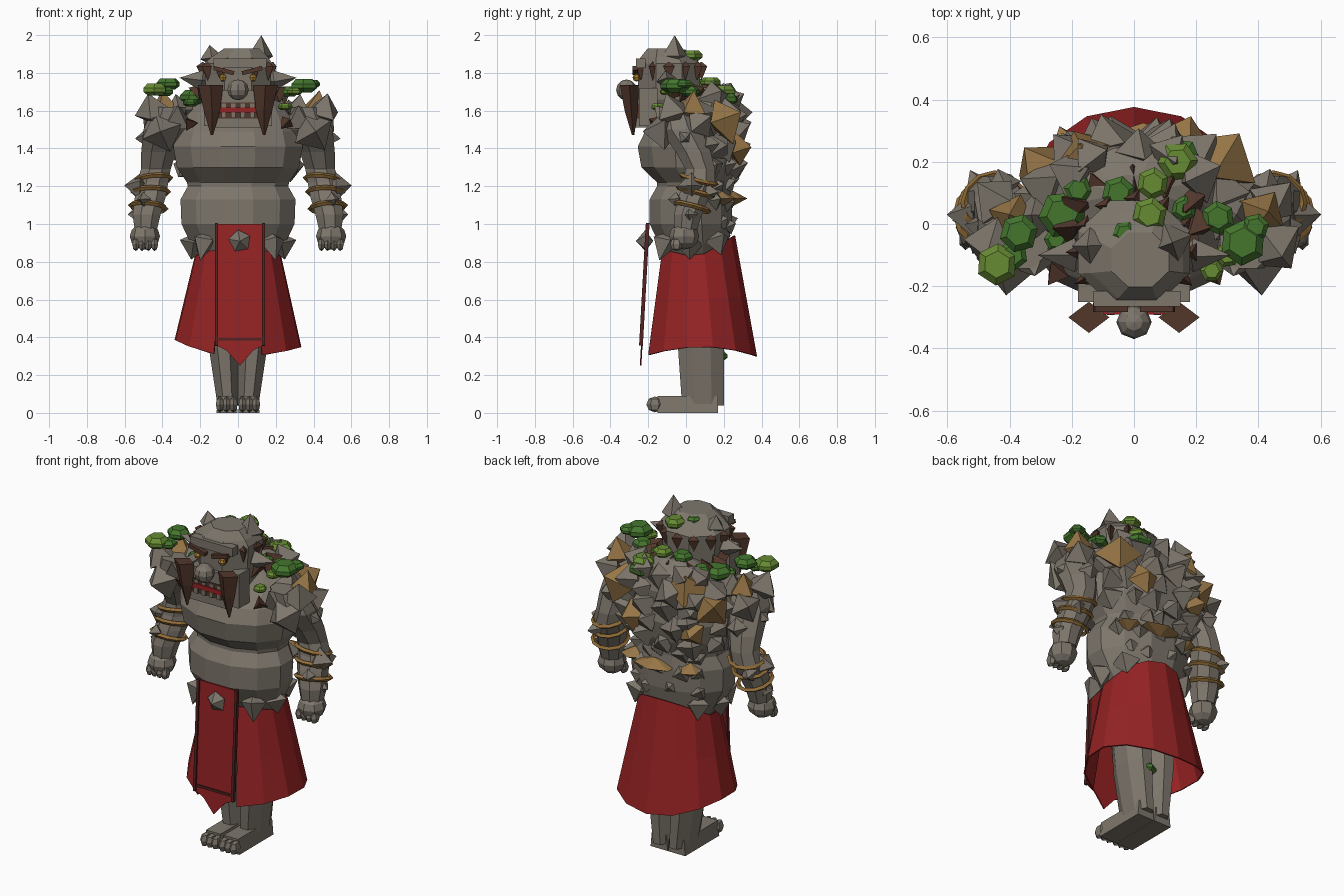
import bpy, bmesh, math, random
from mathutils import Matrix, Vector

if "Cube" in bpy.data.objects:
    bpy.data.objects.remove(bpy.data.objects["Cube"])

random.seed(11)
COLORS = {
    "stone": (0.205, 0.18, 0.148), "cloth_red": (0.30, 0.016, 0.017),
    "dark_trim": (0.085, 0.016, 0.015), "brown_hair": (0.085, 0.038, 0.024),
    "ochre_rock": (0.31, 0.18, 0.062), "gold_band": (0.29, 0.155, 0.04),
    "moss_dark": (0.058, 0.18, 0.027), "moss_light": (0.135, 0.26, 0.034),
    "eye_amber": (0.42, 0.22, 0.03),
}
MATS = {}
for name, c in COLORS.items():
    MATS[name] = bpy.data.materials.new(name)
    MATS[name].diffuse_color = (*c, 1)


def finish(name, bm, mat):
    bmesh.ops.remove_doubles(bm, verts=bm.verts, dist=1e-4)
    bmesh.ops.recalc_face_normals(bm, faces=bm.faces)
    mesh = bpy.data.meshes.new(name)
    bm.to_mesh(mesh)
    bm.free()
    mesh.materials.append(MATS[mat])
    obj = bpy.data.objects.new(name, mesh)
    bpy.context.collection.objects.link(obj)
    return obj


def loft(bm, rings, n=8, phase=.5):
    """Stack horizontal rings given as (x, y, z, rx, ry)."""
    loops = []
    for x, y, z, rx, ry in rings:
        loops.append([bm.verts.new((x + rx * math.sin(math.tau * (i + phase) / n),
                                    y - ry * math.cos(math.tau * (i + phase) / n), z)) for i in range(n)])
    for a, b in zip(loops, loops[1:]):
        for i in range(n):
            bm.faces.new((a[i], a[(i + 1) % n], b[(i + 1) % n], b[i]))
    bm.faces.new(loops[0])
    bm.faces.new(loops[-1])


def spike(bm, loc, d, r, h, n=4):
    """Pointed crystal: tall tip along d, short tip behind."""
    q = Matrix.Translation(loc) @ Vector(d).to_track_quat('Z', 'Y').to_matrix().to_4x4()
    q = q @ Matrix.Rotation(random.random() * 0.8, 4, 'Z')
    for sign, depth in ((1, h), (-1, r * .7)):
        m = q @ Matrix.Translation((0, 0, sign * depth / 2))
        bmesh.ops.create_cone(bm, cap_ends=False, segments=n, radius1=r if sign > 0 else 0,
                              radius2=0 if sign > 0 else r, depth=depth, matrix=m)


def box(bm, loc, size, rot=0, axis='Y'):
    m = Matrix.Translation(loc) @ Matrix.Rotation(rot, 4, axis) @ Matrix.Diagonal((*size, 1))
    bmesh.ops.create_cube(bm, size=1, matrix=m)


def ball(bm, loc, size, u=6, v=4):
    m = Matrix.Translation(loc) @ Matrix.Diagonal((*size, 1))
    bmesh.ops.create_uvsphere(bm, u_segments=u, v_segments=v, radius=1, matrix=m)


# Torso: belly roll, waist crease, heavy chest and hunched shoulders
TORSO = [(0, .05, .80, .18, .15), (0, .04, .90, .26, .19), (0, .025, 1.0, .31, .225),
         (0, .025, 1.13, .315, .225), (0, .04, 1.2, .275, .20), (0, .04, 1.22, .28, .20),
         (0, .015, 1.3, .335, .26), (0, .015, 1.41, .355, .28), (0, .025, 1.49, .335, .25),
         (0, .08, 1.58, .30, .20), (0, .1, 1.67, .23, .15), (0, .1, 1.73, .1, .06)]
bm = bmesh.new()
loft(bm, TORSO, 12)
finish("torso", bm, "stone")

for s, side in ((-1, "left"), (1, "right")):
    # Legs and feet with toes
    bm = bmesh.new()
    loft(bm, [(s * .053, .09, .04, .06, .12), (s * .076, .08, .34, .084, .132),
              (s * .1, .07, .82, .1, .135)], 8)
    finish(side + "_leg", bm, "stone")
    bm = bmesh.new()
    box(bm, (s * .058, .01, .045), (.112, .32, .09))
    for v in bm.verts:
        if v.co.z > .05:
            v.co.x = s * .058 + (v.co.x - s * .058) * .85
    for i in (-1, 0, 1):
        ball(bm, (s * .06 + i * .036, -.165, .045), (.025, .045, .042))
    finish(side + "_foot", bm, "stone")

    # Arm, fist and fingers
    bm = bmesh.new()
    loft(bm, [(s * x, y, z, r, r) for x, y, z, r in (
        (.488, 0, .97, .064), (.484, .01, 1.05, .08), (.465, .04, 1.14, .088), (.452, .07, 1.22, .09),
        (.435, .075, 1.29, .085), (.42, .04, 1.38, .1), (.39, -.03, 1.5, .12), (.36, -.06, 1.62, .09))], 8)
    finish(side + "_arm", bm, "stone")
    bm = bmesh.new()
    ball(bm, (s * .493, -.01, .935), (.08, .08, .07), 8, 6)
    for i in range(4):
        ball(bm, (s * (.442 + i * .033), -.05, .893), (.022, .034, .036))
    finish(side + "_fist", bm, "stone")

    # Forearm bands
    for i, (x, y, z) in enumerate(((.45, .068, 1.235), (.462, .05, 1.17), (.475, .03, 1.09))):
        bpy.ops.mesh.primitive_torus_add(major_segments=12, minor_segments=4, major_radius=.095,
                                         minor_radius=.013, location=(s * x, y, z),
                                         rotation=(-.25, s * (.1 - .1 * i), 0))
        o = bpy.context.object
        o.name = f"{side}_arm_band_{i + 1}"
        o.data.materials.append(MATS["gold_band"])

    # Shoulder, elbow and hip rocks
    bm = bmesh.new()
    for loc, d, r, h in (
            ((.40, -.12, 1.49), (.1, -1, 0), .115, .11), ((.45, -.07, 1.59), (.25, -.35, 1), .1, .11),
            ((.33, -.09, 1.55), (-.1, -.7, .7), .09, .11), ((.46, -.01, 1.46), (1, .1, -.1), .075, .085),
            ((.44, .07, 1.53), (.6, .6, .4), .09, .1), ((.31, .02, 1.59), (.2, .1, 1), .09, .1),
            ((.42, .12, 1.42), (.3, 1, .1), .06, .06), ((.52, .03, 1.2), (1, 0, .05), .075, .082),
            ((.5, .12, 1.17), (.4, .8, 0), .05, .06), ((.54, .02, 1.05), (1, -.2, 0), .045, .045),
            ((.50, -.05, 1.13), (.4, -1, 0), .04, .05), ((.18, -.11, .91), (.2, -.3, -1), .07, .11),
            ((.23, .02, .90), (.2, 0, -1), .08, .09), ((.19, .16, .92), (.2, .3, -1), .08, .09)):
        spike(bm, (s * loc[0], *loc[1:]), (s * d[0], *d[1:]), r, h)
    finish(side + "_body_rocks", bm, "stone")

    # Tusk
    bm = bmesh.new()
    loft(bm, [(s * .138, -.28, 1.47, .006, .006), (s * .138, -.29, 1.6, .043, .035),
              (s * .145, -.30, 1.735, .066, .05)], 4, 0)
    finish(side + "_tusk", bm, "brown_hair")

    # Eye
    bm = bmesh.new()
    ball(bm, (s * .08, -.262, 1.775), (.021, .021, .021))
    finish(side + "_eye", bm, "eye_amber")

# Back covered in rocks, wide rows high up and a narrow scatter low down
bm = bmesh.new()
for idx, count, spread, size in ((2, 4, 45, .05), (3, 5, 50, .06), (5, 5, 50, .06), (6, 6, 60, .075),
                                 (7, 6, 62, .085), (8, 6, 70, .09), (9, 6, 80, .09), (10, 5, 70, .08)):
    _, cy, z, rx, ry = TORSO[idx]
    for i in range(count):
        a = math.radians(-spread + 2 * spread * i / (count - 1) + random.uniform(-7, 7))
        d = (math.sin(a), math.cos(a), random.uniform(0, .5))
        r = size * random.uniform(.85, 1.2)
        spike(bm, (rx * .93 * d[0], cy + ry * .93 * d[1], z + random.uniform(-.02, .02)), d, r, r)
finish("back_rocks", bm, "stone")

# Larger ochre rocks
bm = bmesh.new()
for loc, d, r, h in (
        ((-.15, .2, 1.62), (-.2, .5, .8), .13, .11), ((-.29, .17, 1.52), (-.5, .6, .4), .11, .11),
        ((.28, .2, 1.54), (.45, .7, .4), .13, .12), ((.41, .03, 1.6), (.2, .1, 1), .085, .11),
        ((-.39, .02, 1.6), (-.1, .1, 1), .08, .11), ((.16, .27, 1.4), (.3, 1, .1), .095, .08),
        ((-.21, .24, 1.38), (-.4, 1, 0), .08, .08)):
    spike(bm, loc, d, r, h)
for x, y, rx in ((.03, .25, .13), (-.17, .2, .07), (.2, .19, .08)):
    ball(bm, (x, y, 1.135), (rx, .075, .04), 6, 2)
finish("ochre_rocks", bm, "ochre_rock")

# Head: skull, jaw, cheeks, snout and ears
bm = bmesh.new()
loft(bm, [(0, -.09, 1.54, .12, .15), (0, -.09, 1.66, .18, .175), (0, -.09, 1.85, .195, .18),
          (.01, -.10, 1.885, .16, .15), (.02, -.115, 1.93, .1, .095)], 8)
box(bm, (0, -.23, 1.535), (.25, .09, .05))
box(bm, (0, -.235, 1.67), (.24, .08, .08))
box(bm, (.01, -.24, 1.85), (.28, .05, .05))
for s in (-1, 1):
    box(bm, (s * .15, -.2, 1.62), (.06, .1, .2))
    spike(bm, (s * .19, -.1, 1.76), (s, 0, .12), .055, .12)
    for x in (.025, .075):
        box(bm, (s * x, -.282, 1.575), (.025, .02, .03))
        box(bm, (s * x, -.276, 1.628), (.025, .02, .02))
finish("head", bm, "stone")
bm = bmesh.new()
ball(bm, (0, -.315, 1.71), (.057, .055, .055), 8, 6)
finish("nose", bm, "stone")

# Horns
bm = bmesh.new()
spike(bm, (.12, -.06, 1.89), (.03, 0, 1), .07, .11)
spike(bm, (-.14, -.07, 1.88), (-.15, 0, 1), .06, .068)
finish("horns", bm, "stone")

# Mouth and lip
bm = bmesh.new()
box(bm, (0, -.25, 1.6), (.21, .06, .085))
finish("mouth", bm, "brown_hair")
bm = bmesh.new()
box(bm, (0, -.276, 1.603), (.2, .03, .028))
finish("lip", bm, "cloth_red")

# Brows, hair fringe and collar tufts
bm = bmesh.new()
for s in (-1, 1):
    box(bm, (s * .075, -.268, 1.812), (.11, .03, .022), -s * .25)
    spike(bm, (s * .25, -.15, 1.53), (s * .4, -.7, .4), .045, .06, 3)
for i in range(11):
    a = math.radians(-150 + 30 * i)
    spike(bm, (.185 * math.sin(a), -.09 + .172 * math.cos(a), 1.835), (0, 0, -1), .035, .075, 3)
for i in range(9):
    a = math.radians(-125 + 31 * i)
    spike(bm, (.2 * math.sin(a), .0 + .13 * math.cos(a), 1.69), (math.sin(a), math.cos(a), .5), .06, .07, 3)
finish("hair_tufts", bm, "brown_hair")

# Moss pads, dark and light
MOSS = {"moss_dark": ((-.23, .03, 1.67, .078), (-.37, -.03, 1.74, .063), (-.18, .11, 1.7, .047),
                      (-.05, .1, 1.74, .055), (.16, .05, 1.7, .042), (.27, .02, 1.7, .055),
                      (.35, -.06, 1.73, .075), (.39, -.01, 1.74, .045), (-.39, -.1, 1.70, .05),
                      (-.25, -.05, 1.64, .04), (-.03, -.03, 1.905, .04), (.05, .165, .3, .055),
                      (.14, .2, 1.66, .08)),
        "moss_light": ((.14, .2, 1.7, .065), (.06, .13, 1.75, .053), (.05, .03, 1.89, .058),
                       (-.44, -.13, 1.71, .068), (.25, -.15, 1.62, .038), (.3, -.1, 1.7, .04))}
for mat, pads in MOSS.items():
    bm = bmesh.new()
    for x, y, z, r in pads:
        loft(bm, [(x, y, z + h * r, k * r, k * r) for h, k in
                  ((-.45, .6), (-.15, 1), (.15, 1), (.5, .65))], 6, random.random())
    finish(mat + "_pads", bm, mat)

# Skirt: flared cloth open at the front
bm = bmesh.new()
rows, steps = [], 12
for i in range(steps + 1):
    a = math.radians(22 + 316 * i / steps)
    sx, cy = math.sin(a), -math.cos(a)
    top = Vector((.23 * sx, .06 + .2 * cy, .82 + (.12 if cy > 0 else .05) * abs(cy)))
    low = Vector((.342 * sx, .088 + (.288 if cy > 0 else .31) * cy, .30 + (.09 if sx < 0 else .05) * sx * sx))
    rows.append([bm.verts.new(top.lerp(low, t)) for t in (0, .5, 1)])
for a, b in zip(rows, rows[1:]):
    for j in range(2):
        bm.faces.new((a[j], b[j], b[j + 1], a[j + 1]))
skirt = finish("skirt", bm, "cloth_red")
mod = skirt.modifiers.new("thickness", 'SOLIDIFY')
mod.thickness = .008


def panel_y(z):
    return -.203 - .055 * (1 - z)


# Front cloth panel with pointed end
bm = bmesh.new()
outline = [(-.12, 1.0), (.14, 1.0), (.14, .36), (.08, .33), (.01, .25), (-.06, .33), (-.12, .36)]
layers = [[bm.verts.new((x, panel_y(z) + d, z)) for x, z in outline] for d in (0, .008)]
for l in layers:
    bm.faces.new(l)
for i in range(7):
    j = (i + 1) % 7
    bm.faces.new((layers[0][i], layers[0][j], layers[1][j], layers[1][i]))
finish("front_panel", bm, "cloth_red")

# Panel trim
bm = bmesh.new()
for x in (-.115, .135):
    box(bm, (x, panel_y(.68), .68), (.016, .02, .65), -.055, 'X')
box(bm, (.01, panel_y(.39), .39), (.24, .014, .014))
finish("panel_trim", bm, "dark_trim")

# Panel stud
bm = bmesh.new()
spike(bm, (.01, -.215, .91), (0, -1, 0), .06, .05, 5)
finish("panel_stud", bm, "stone")

for m in bpy.data.materials:
    if m.users and not m.is_grease_pencil:
        m.use_nodes = True
        m.node_tree.nodes["Principled BSDF"].inputs["Base Color"].default_value = m.diffuse_color
